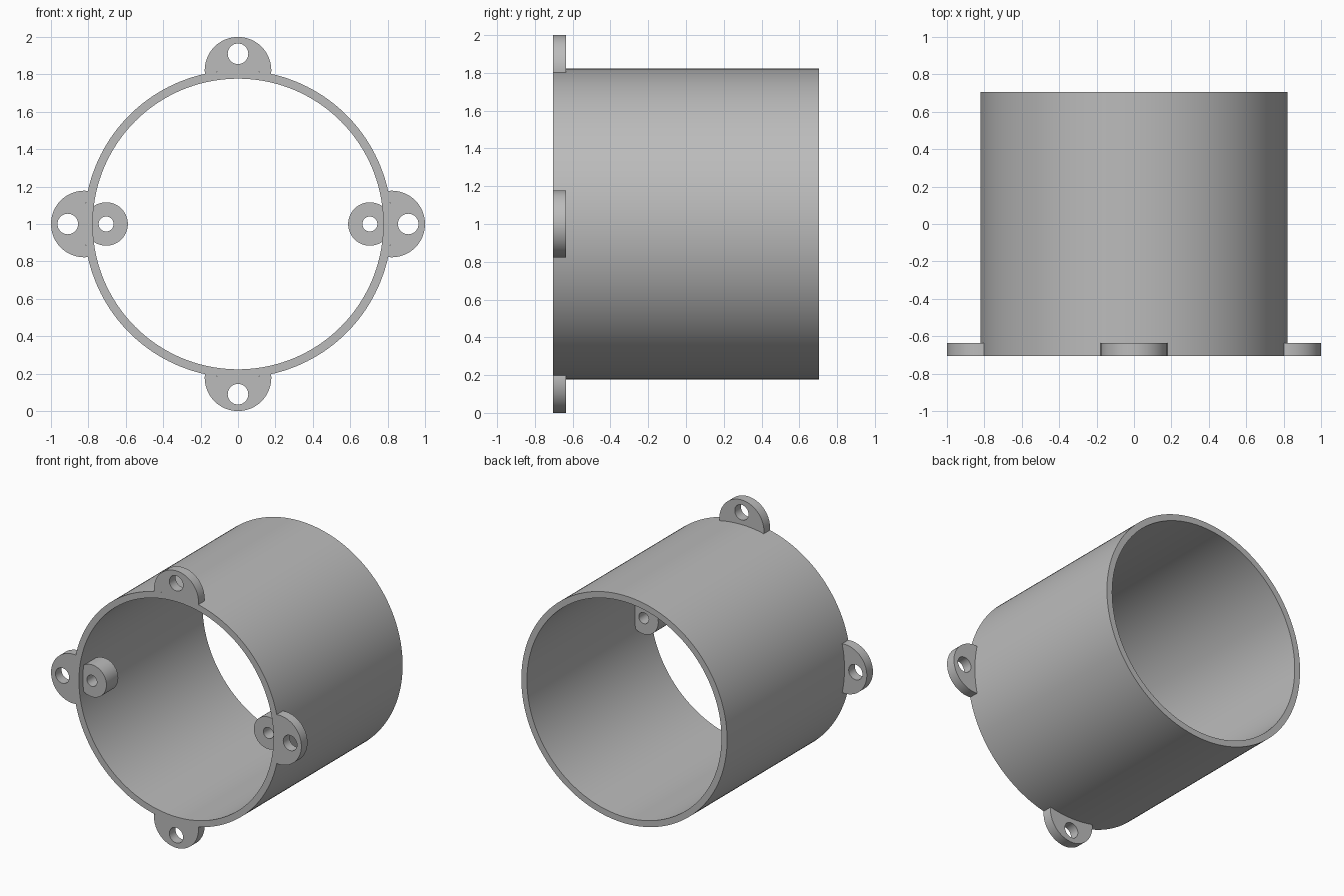
import bpy, bmesh
from math import acos, pi, cos, sin, radians
from mathutils import Matrix, Vector

if "Cube" in bpy.data.objects:
    bpy.data.objects.remove(bpy.data.objects["Cube"], do_unlink=True)

OUTER, INNER = 0.822, 0.777      # tube radii
FRONT, BACK = -0.705, 0.705      # tube ends along y

grey = bpy.data.materials.new("plain grey")
grey.use_nodes = True
colour = (0.5, 0.5, 0.5, 1)
grey.diffuse_color = colour
grey.node_tree.nodes["Principled BSDF"].inputs["Base Color"].default_value = colour


def arc(cx, r, start, end, n):
    """Points along an arc centred at (cx, 0)."""
    return [(cx + r * cos(start + (end - start) * i / n),
             r * sin(start + (end - start) * i / n)) for i in range(n + 1)]


def circle(cx, r, n):
    return arc(cx, r, 0, 2 * pi, n)[:-1]


def plate(name, loops, y0, y1, turn=0):
    """Extrude an outline with holes along y, turned about the tube axis."""
    curve = bpy.data.curves.new(name, "CURVE")
    curve.dimensions = "2D"
    curve.fill_mode = "BOTH"
    curve.extrude = (y1 - y0) / 2
    for loop in loops:
        spline = curve.splines.new("POLY")
        spline.points.add(len(loop) - 1)
        for point, (x, y) in zip(spline.points, loop):
            point.co = (x, y, 0, 1)
        spline.use_cyclic_u = True
    helper = bpy.data.objects.new(name + "_outline", curve)
    mesh = bpy.data.meshes.new_from_object(helper)
    bpy.data.objects.remove(helper)
    bpy.data.curves.remove(curve)

    bm = bmesh.new()
    bm.from_mesh(mesh)
    bmesh.ops.remove_doubles(bm, verts=bm.verts, dist=0.0001)
    bmesh.ops.recalc_face_normals(bm, faces=bm.faces)
    place = (Matrix.Translation(Vector((0, (y0 + y1) / 2, 1)))
             @ Matrix.Rotation(pi / 2, 4, "X") @ Matrix.Rotation(turn, 4, "Z"))
    bmesh.ops.transform(bm, matrix=place, verts=bm.verts)
    bm.to_mesh(mesh)
    bm.free()

    mesh.name = name
    mesh.materials.clear()
    mesh.materials.append(grey)
    obj = bpy.data.objects.new(name, mesh)
    bpy.context.collection.objects.link(obj)
    bpy.ops.object.select_all(action="DESELECT")
    obj.select_set(True)
    bpy.context.view_layer.objects.active = obj
    bpy.ops.object.shade_smooth_by_angle(angle=radians(30))


def meeting_angles(d, wall, r):
    """Where a disc at distance d meets the wall: angle on wall, angle on disc."""
    return (acos((d * d + wall * wall - r * r) / (2 * d * wall)),
            acos((wall * wall - d * d - r * r) / (2 * d * r)))


# Open tube
plate("tube", [circle(0, OUTER, 160), circle(0, INNER, 160)], FRONT, BACK)

# Four mounting lugs outside the front rim
lug_x, lug_r = 0.822, 0.178
a, b = meeting_angles(lug_x, OUTER, lug_r)
lug = arc(lug_x, lug_r, -b, b, 40) + arc(0, OUTER, a, -a, 12)[1:-1]
for i, side in enumerate(("left", "top", "right", "bottom")):
    plate(side + "_lug", [lug, circle(0.91, 0.055, 32)], FRONT, -0.635, i * pi / 2)

# Two screw bosses on the inner wall, set slightly back from the rim
boss_x, boss_r = 0.705, 0.116
a, b = meeting_angles(boss_x, INNER, boss_r)
boss = arc(boss_x, boss_r, b, 2 * pi - b, 48) + arc(0, INNER, -a, a, 12)[1:-1]
for i, side in enumerate(("left", "right")):
    plate(side + "_boss", [boss, circle(boss_x, 0.04, 32)], -0.66, -0.525, i * pi)
